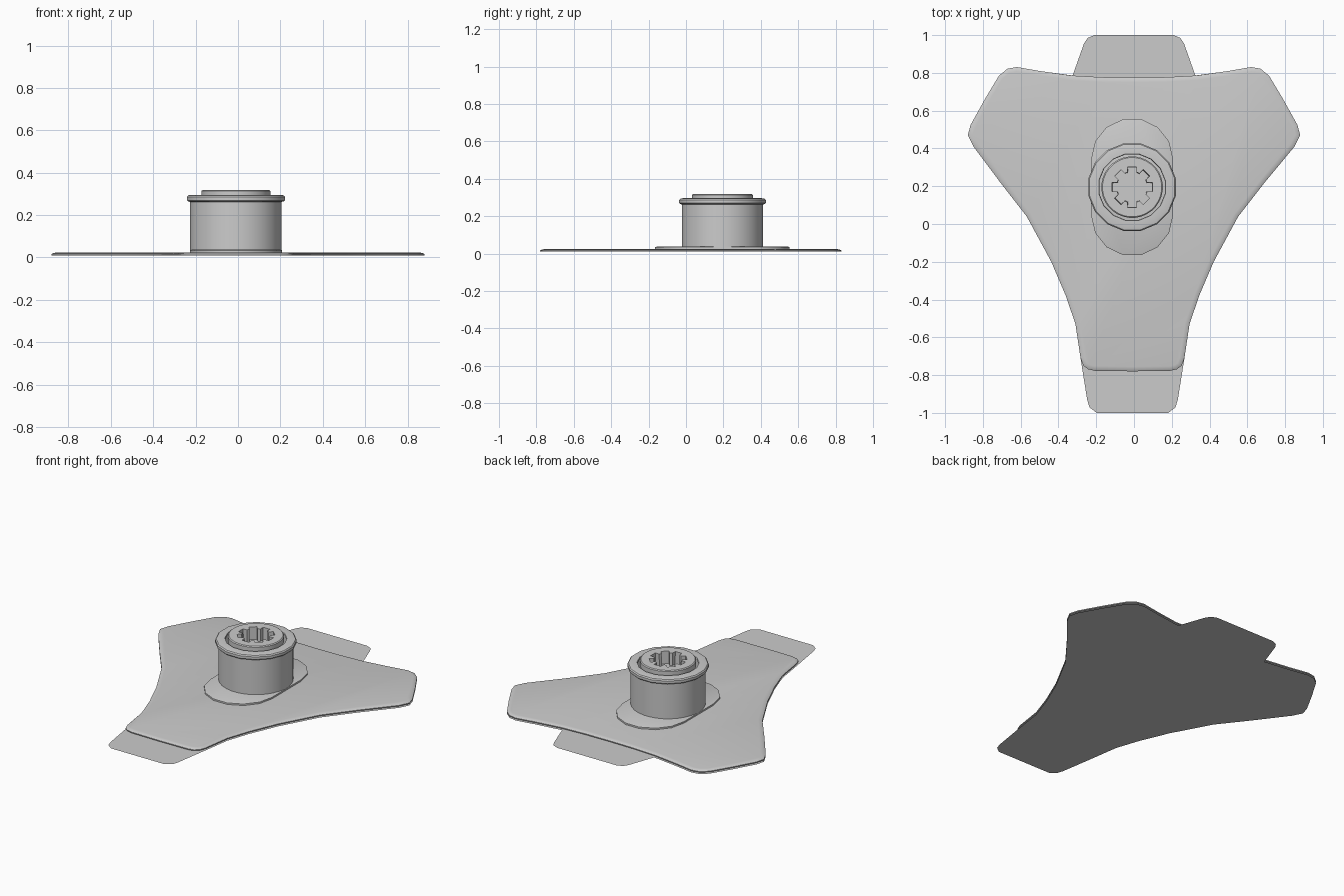
import bpy, bmesh
from math import sin, cos, pi, radians
from mathutils import Vector

if "Cube" in bpy.data.objects:
    bpy.data.objects.remove(bpy.data.objects["Cube"])

CX, CY = -0.01, 0.195   # hub centre


def build(name, loops, cap_start=True, cap_end=True, smooth=35):
    """Skin a stack of equal-length closed loops of 3D points."""
    bm = bmesh.new()
    rings = [[bm.verts.new(p) for p in loop] for loop in loops]
    for a, b in zip(rings, rings[1:]):
        for i in range(len(a)):
            j = (i + 1) % len(a)
            bm.faces.new((a[i], a[j], b[j], b[i]))
    if cap_start:
        bm.faces.new(rings[0][::-1])
    if cap_end:
        bm.faces.new(rings[-1])
    me = bpy.data.meshes.new(name)
    bm.to_mesh(me)
    bm.free()
    ob = bpy.data.objects.new(name, me)
    bpy.context.collection.objects.link(ob)
    bpy.ops.object.select_all(action='DESELECT')
    ob.select_set(True)
    bpy.context.view_layer.objects.active = ob
    bpy.ops.object.shade_smooth_by_angle(angle=radians(smooth))
    return ob


def mirrored(half):
    """Right half (top to bottom) -> counter-clockwise outline, lower arm nudged left."""
    left = [(-x, y) for x, y in half if x > 0]
    return [(x - (0.008 if y < 0.3 else 0), y) for x, y in left + half[::-1]]


def inset(pts, d):
    out = []
    for i, p in enumerate(pts):
        t = Vector(pts[(i + 1) % len(pts)]) - Vector(pts[i - 1])
        t.normalize()
        out.append((p[0] - t.y * d, p[1] + t.x * d))
    return out


def at(pts, z):
    return [(x, y, z) for x, y in pts]


def circle(r, z, n=16):
    return [(CX + r * cos(2 * pi * (i + .5) / n), CY + r * sin(2 * pi * (i + .5) / n), z)
            for i in range(n)]


# Three-armed pad with a rounded upper rim
top_edge = [(0, .775), (.17, .777), (.33, .786)]
side = [(.5, .81), (.62, .831), (.67, .822), (.715, .785), (.79, .66), (.865, .525),
        (.88, .47), (.85, .41), (.7, .22), (.56, .04), (.43, -.2), (.353, -.38),
        (.302, -.53), (.275, -.71)]
bottom_edge = [(.26, -.75), (.235, -.769), (.2, -.777), (0, -.78)]
pad = mirrored(top_edge + side + bottom_edge)
build("pad", [at(pad, .010), at(pad, .016), at(inset(pad, .008), .021),
              at(inset(pad, .025), .024)], smooth=50)

# Thin backing sheet with a pull tab at each end
top_tab = [(0, 1), (.21, 1), (.245, .985), (.265, .955), (.325, .786)]
bottom_tab = [(.24, -.93), (.228, -.97), (.19, -1), (0, -1)]
build("backing_sheet", [at(mirrored(top_tab + side + bottom_tab), 0)], cap_start=False)

# Oval foot under the hub
arc = [(.217 * cos(pi * i / 7), .217 * sin(pi * i / 7)) for i in range(8)]
oval = [(CX + x, CY + .148 + y) for x, y in arc] + [(CX - x, CY - .148 - y) for x, y in arc]
build("hub_foot", [at(oval, .020), at(oval, .034), at(inset(oval, .008), .037)])

# Round hub body with an overhanging lip
build("hub_body", [circle(r, z, 32) for r, z in
                   [(.217, .03), (.217, .262)]])
build("hub_lip", [circle(r, z) for r, z in
                  [(.215, .262), (.230, .264), (.236, .270), (.236, .286), (.230, .293),
                   (.215, .296), (.180, .296), (.177, .288)]])


# Raised collar with an eight-slot socket
def socket(z, scale=1):
    pts = []
    for k in range(8):
        for deg, r in ((-16.4, .083), (-12.6, .110), (12.6, .110), (16.4, .083)):
            a = radians(45 * k + deg)
            pts.append((CX + scale * r * cos(a), CY + scale * r * sin(a), z))
    return pts


def collar(r, z):
    return [(CX + r * cos(radians(45 * k + d)), CY + r * sin(radians(45 * k + d)), z)
            for k in range(8) for d in (-16.875, -5.625, 5.625, 16.875)]


build("socket_collar", [collar(.163, .28), collar(.163, .314), collar(.157, .319),
                        socket(.319), socket(.24, .97)], cap_start=False)
# The lip and body are solid below the socket floor, so open their tops for the recess
for name in ("hub_body", "hub_lip"):
    me = bpy.data.objects[name].data
    bm = bmesh.new()
    bm.from_mesh(me)
    caps = [f for f in bm.faces if len(f.verts) > 4 and
            (name == "hub_lip" or f.calc_center_median().z > .2)]
    bmesh.ops.delete(bm, geom=caps, context='FACES_ONLY')
    bm.to_mesh(me)
    bm.free()
